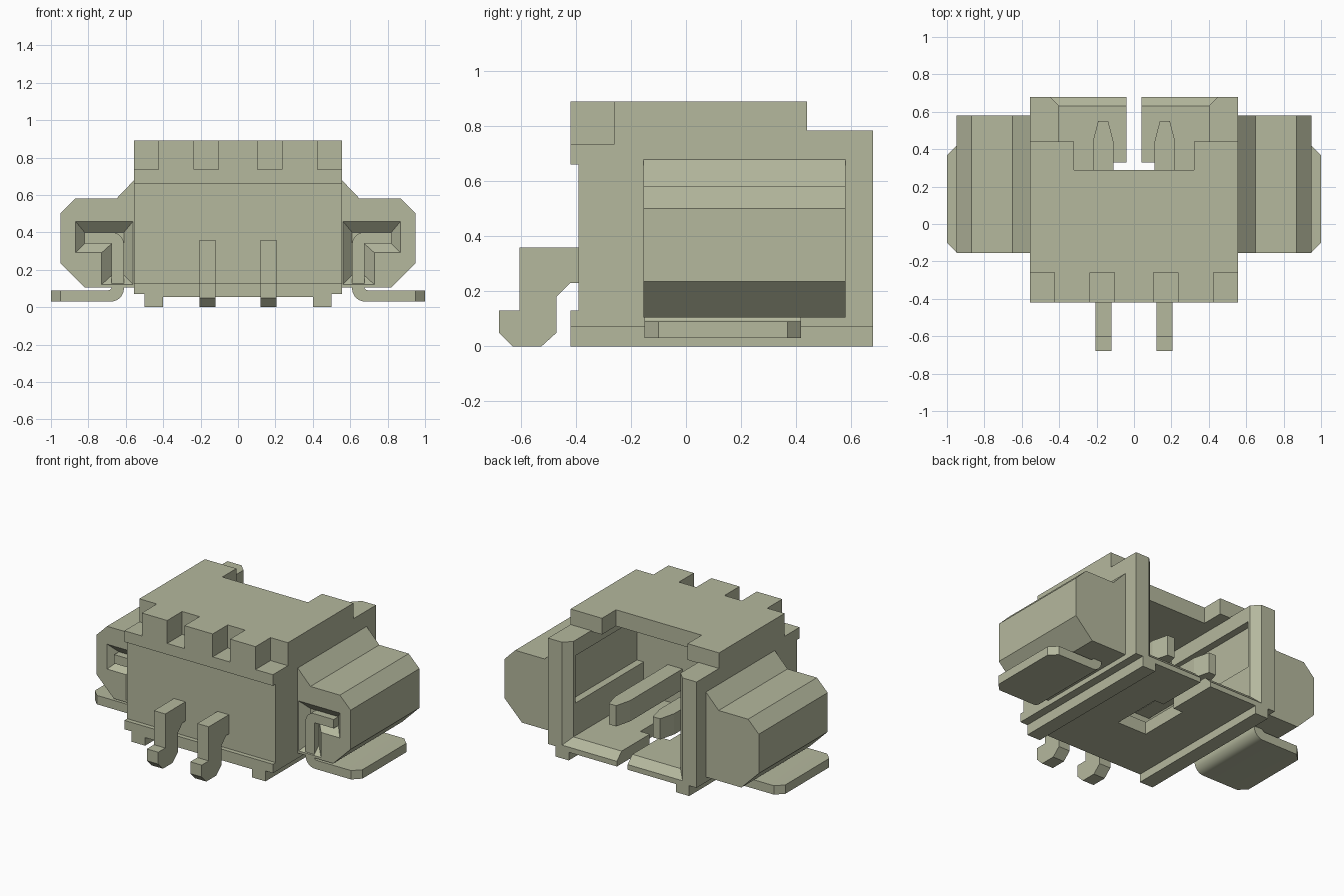
import bpy, bmesh, math
from mathutils import Vector

cube = bpy.data.objects.get("Cube")
if cube:
    bpy.data.objects.remove(cube, do_unlink=True)

mat = bpy.data.materials.new("pale olive")
mat.use_nodes = True
colour = (0.46, 0.48, 0.34, 1)
mat.diffuse_color = colour
mat.node_tree.nodes["Principled BSDF"].inputs["Base Color"].default_value = colour


def loft(name, start, end):
    """Solid between two matching rings of 3D points."""
    bm = bmesh.new()
    a = [bm.verts.new(p) for p in start]
    b = [bm.verts.new(p) for p in end]
    n = len(a)
    bm.faces.new(a)
    bm.faces.new(b[::-1])
    for i in range(n):
        bm.faces.new((a[i], b[i], b[(i + 1) % n], a[(i + 1) % n]))
    bmesh.ops.recalc_face_normals(bm, faces=bm.faces)
    mesh = bpy.data.meshes.new(name)
    bm.to_mesh(mesh)
    bm.free()
    mesh.materials.append(mat)
    obj = bpy.data.objects.new(name, mesh)
    bpy.context.collection.objects.link(obj)
    return obj


def extrude(name, profile, lo, hi, axis="y"):
    """Extrude a profile in (x,z), (y,z) or (x,y) along the remaining axis."""
    place = {"y": lambda u, v, d: (u, d, v),
             "x": lambda u, v, d: (d, u, v),
             "z": lambda u, v, d: (u, v, d)}[axis]
    return loft(name, [place(u, v, lo) for u, v in profile],
                [place(u, v, hi) for u, v in profile])


def box(name, x, y, z):
    return extrude(name, [(x[0], z[0]), (x[1], z[0]), (x[1], z[1]), (x[0], z[1])], *y)


def cut(target, cutter):
    """Subtract the cutter, then discard it."""
    mod = target.modifiers.new("cut", "BOOLEAN")
    mod.operation = "DIFFERENCE"
    mod.solver = "EXACT"
    mod.object = cutter
    bpy.context.view_layer.objects.active = target
    bpy.ops.object.modifier_apply(modifier=mod.name)
    bpy.data.objects.remove(cutter, do_unlink=True)


def arc(cx, cz, r, a0, a1, steps=8):
    return [(cx + r * math.cos(math.radians(a0 + (a1 - a0) * i / steps)),
             cz + r * math.sin(math.radians(a0 + (a1 - a0) * i / steps)))
            for i in range(steps + 1)]


def mirrored(points, s):
    return [(s * u, v) for u, v in points]


# Housing: front outline with two foot rails below
half = [(0.4, 0.055), (0.4, 0), (0.5, 0), (0.5, 0.07), (0.555, 0.07), (0.555, 0.89)]
housing = extrude("housing", half + mirrored(half[::-1], -1), -0.42, 0.68)

# Recessed front face, and lowered rear side walls
cut(housing, box("cutter", (-1, 1), (-0.6, -0.39), (0.13, 0.66)))
cut(housing, box("cutter", (-1, 1), (0.44, 1), (0.785, 1)))

# Four notches along the top front edge
for x0, x1 in ((-0.6, -0.425), (-0.235, -0.105), (0.105, 0.235), (0.425, 0.6)):
    cut(housing, box("cutter", (x0, x1), (-0.5, -0.26), (0.735, 1)))

# Socket cavity, open top at the rear, and flared mouth
cut(housing, box("cutter", (-0.4, 0.4), (-0.12, 0.8), (0.14, 0.78)))
cut(housing, box("cutter", (-0.32, 0.32), (0.29, 0.8), (0.6, 1)))
cut(housing, box("cutter", (-0.4, 0.4), (0.44, 0.8), (0.6, 1)))


def mouth(w, y, z):
    return [(-w, y, z), (w, y, z), (w, y, 1), (-w, y, 1)]


cut(housing, loft("cutter", mouth(0.4, 0.63, 0.14), mouth(0.47, 0.70, 0.07)))

# Side wall grooves inside the socket
for s in (-1, 1):
    cut(housing, box("cutter", sorted((s * 0.38, s * 0.45)), (-0.12, 0.61), (0.36, 0.68)))

# Keyhole slot in the floor
cut(housing, box("cutter", (-0.04, 0.04), (0.3, 0.8), (-0.1, 0.3)))
cut(housing, box("cutter", (-0.11, 0.11), (-0.02, 0.33), (-0.1, 0.3)))

# Profiles shared by the left and right sides
wing_outline = [(0.54, 0.695), (0.65, 0.58), (0.87, 0.58), (0.95, 0.5),
                (0.95, 0.235), (0.82, 0.105), (0.54, 0.105)]
pocket_outer = [(0.56, 0.46), (0.87, 0.46), (0.87, 0.29), (0.73, 0.29), (0.73, 0.12), (0.56, 0.12)]
pocket_inner = [(0.61, 0.4), (0.82, 0.4), (0.82, 0.34), (0.675, 0.34), (0.675, 0.17), (0.61, 0.17)]
clip_outline = ([(0.82, 0.34), (0.82, 0.4)] + arc(0.675, 0.335, 0.065, 90, 180)
                + arc(0.68, 0.1, 0.07, 180, 270) + [(1, 0.03), (1, 0.09)]
                + arc(0.695, 0.11, 0.02, 270, 180, 4) + [(0.675, 0.34)])
lead_outline = [(-0.36, 0.36), (-0.605, 0.36), (-0.605, 0.13), (-0.68, 0.13), (-0.68, 0.05),
                (-0.63, 0), (-0.525, 0), (-0.47, 0.05), (-0.47, 0.18), (-0.42, 0.23), (-0.36, 0.23)]

for side, s in (("right", -1), ("left", 1)):
    # Side wing with a chamfered pocket around the clip
    wing = extrude(side + "_wing", mirrored(wing_outline, s), -0.155, 0.58)
    cut(wing, loft("cutter", [(s * x, -0.156, z) for x, z in pocket_outer],
                   [(s * x, -0.1, z) for x, z in pocket_inner]))

    # Bent mounting clip with clipped foot corners
    clip = extrude(side + "_clip", mirrored(clip_outline, s), -0.15, 0.418)
    bm = bmesh.new()
    bm.from_mesh(clip.data)
    tips = [e for e in bm.edges if all(abs(v.co.x) > 0.99 for v in e.verts)
            and abs(e.verts[0].co.z - e.verts[1].co.z) > 0.01]
    bmesh.ops.bevel(bm, geom=tips, offset=0.05, segments=1, affect="EDGES")
    bm.to_mesh(clip.data)
    bm.free()
    bpy.ops.object.select_all(action="DESELECT")
    clip.select_set(True)
    bpy.context.view_layer.objects.active = clip
    bpy.ops.object.shade_smooth_by_angle(angle=math.radians(30))

    # Solder lead outside, tapered contact pin inside
    extrude(side + "_lead", lead_outline, s * 0.12, s * 0.205, "x")
    pin = [(0.11, -0.2), (0.22, -0.2), (0.22, 0.44), (0.192, 0.55), (0.138, 0.55), (0.11, 0.44)]
    extrude(side + "_pin", mirrored(pin, s), 0.25, 0.39, "z")
